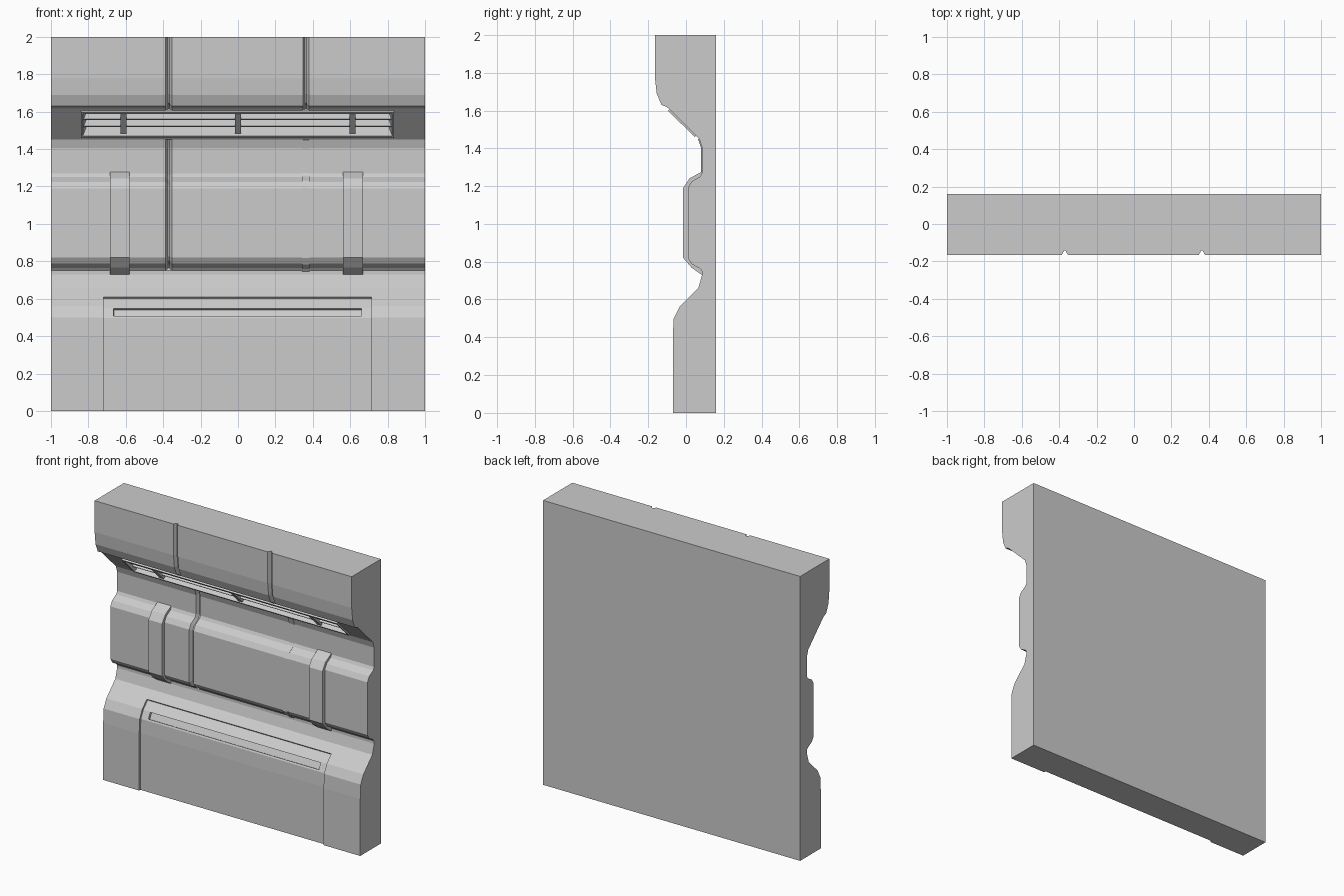
import bpy, bmesh
from mathutils import Vector

if "Cube" in bpy.data.objects:
    bpy.data.objects.remove(bpy.data.objects["Cube"])

# wall cross-section (y, z), bottom to top; front is -y
LOWER = [(-0.07, 0), (-0.07, 0.4), (-0.065, 0.5), (-0.035, 0.56), (0.065, 0.66), (0.085, 0.73)]
MIDDLE = [(0.085, 0.75), (0.072, 0.765), (0.03, 0.787), (0.01, 0.82), (0.01, 1.19), (0.03, 1.225),
          (0.075, 1.25), (0.085, 1.27), (0.085, 1.405), (0.07, 1.45)]
UPPER = [(-0.1, 1.618), (-0.13, 1.63), (-0.155, 1.69), (-0.165, 1.78), (-0.165, 2.0)]
SLOPE_LOW, SLOPE_HIGH = Vector((0.07, 1.45)), Vector((-0.1, 1.618))
BACK = 0.16


def make(name, bm):
    bmesh.ops.recalc_face_normals(bm, faces=bm.faces)
    me = bpy.data.meshes.new(name)
    bm.to_mesh(me)
    bm.free()
    ob = bpy.data.objects.new(name, me)
    bpy.context.collection.objects.link(ob)
    return ob


def offset(path, d):
    """Mitred offset of a (y, z) path; positive is outwards to the front."""
    pts = [Vector(p) for p in path]
    seg = [(b - a).normalized() for a, b in zip(pts, pts[1:])]
    nor = [Vector((-s.y, s.x)) for s in seg]
    res = []
    for i, p in enumerate(pts):
        a, b = nor[max(i - 1, 0)], nor[min(i, len(nor) - 1)]
        m = (a + b).normalized()
        res.append(p + m * d / max(m.dot(a), 0.5))
    return res


def sweep(name, path, x0, x1, out, inn, taper=0):
    """Four-sided bar following a path, narrowing by taper towards the wall."""
    bm = bmesh.new()
    rings = []
    for o, n in zip(offset(path, out), offset(path, inn)):
        rings.append([bm.verts.new(c) for c in ((x0, *o), (x1, *o), (x1 - taper, *n), (x0 + taper, *n))])
    for a, b in zip(rings, rings[1:]):
        for k in range(4):
            bm.faces.new((a[k], a[(k + 1) % 4], b[(k + 1) % 4], b[k]))
    bm.faces.new(rings[0])
    bm.faces.new(rings[-1])
    return make(name, bm)


def cut(target, *cutters):
    for c in cutters:
        mod = target.modifiers.new("cut", 'BOOLEAN')
        mod.operation, mod.solver, mod.object = 'DIFFERENCE', 'EXACT', c
        bpy.context.view_layer.objects.active = target
        bpy.ops.object.modifier_apply(modifier=mod.name)


def on_slope(z):
    return tuple(SLOPE_LOW.lerp(SLOPE_HIGH, (z - SLOPE_LOW.y) / (SLOPE_HIGH.y - SLOPE_LOW.y)))


# wall body
bm = bmesh.new()
outline = LOWER + MIDDLE + UPPER + [(BACK, 2.0), (BACK, 0)]
face = bm.faces.new([bm.verts.new((-1, y, z)) for y, z in outline])
ext = bmesh.ops.extrude_face_region(bm, geom=[face])
bmesh.ops.translate(bm, vec=(2, 0, 0), verts=[v for v in ext['geom'] if isinstance(v, bmesh.types.BMVert)])
wall = make("wall_panel", bm)

# panel seams, above and below the vent
cutters = []
for x in (-0.37, 0.363):
    for path in (MIDDLE, [on_slope(1.6)] + UPPER[:-1] + [(-0.165, 2.05)]):
        cutters.append(sweep("seam_cutter", path, x - 0.02, x + 0.02, 0.006, -0.022, 0.016))

# recessed lower panel and its slot
cutters.append(sweep("lower_panel_cutter", [(-0.07, -0.05)] + LOWER[1:4] + [(0.015, 0.61)],
                     -0.72, 0.715, 0.03, -0.014))
cutters.append(sweep("slot_cutter", [(-0.06, 0.515), (-0.04, 0.555)], -0.67, 0.665, 0.03, -0.032, 0.006))

# vent opening in the overhang, with raised frame
opening = sweep("vent_cutter", [on_slope(1.478), on_slope(1.594)], -0.83, 0.825, 0.012, -0.06, 0.02)
cutters.append(opening)
cut(wall, *cutters)
frame = sweep("vent_frame", [on_slope(1.467), on_slope(1.606)], -0.84, 0.835, 0.01, -0.004)
cut(frame, opening)
for c in cutters:
    bpy.data.objects.remove(c)

# vent slats and clips
for z in (1.517, 1.556):
    sweep("vent_slat", [on_slope(z - 0.003), on_slope(z + 0.003)], -0.825, 0.82, -0.004, -0.062, 0.017)
for x in (-0.612, 0, 0.612):
    sweep("vent_clip", [on_slope(1.488), on_slope(1.588)], x - 0.016, x + 0.016, 0.006, -0.02)

# straps over the middle roll
STRAP = [(0.087, 0.728), (0.03, 0.768), (-0.015, 0.82), (-0.015, 1.19), (0.02, 1.242), (0.087, 1.278)]
for x in (-0.632, 0.615):
    sweep("strap", STRAP, x - 0.053, x + 0.053, 0, -0.035)
